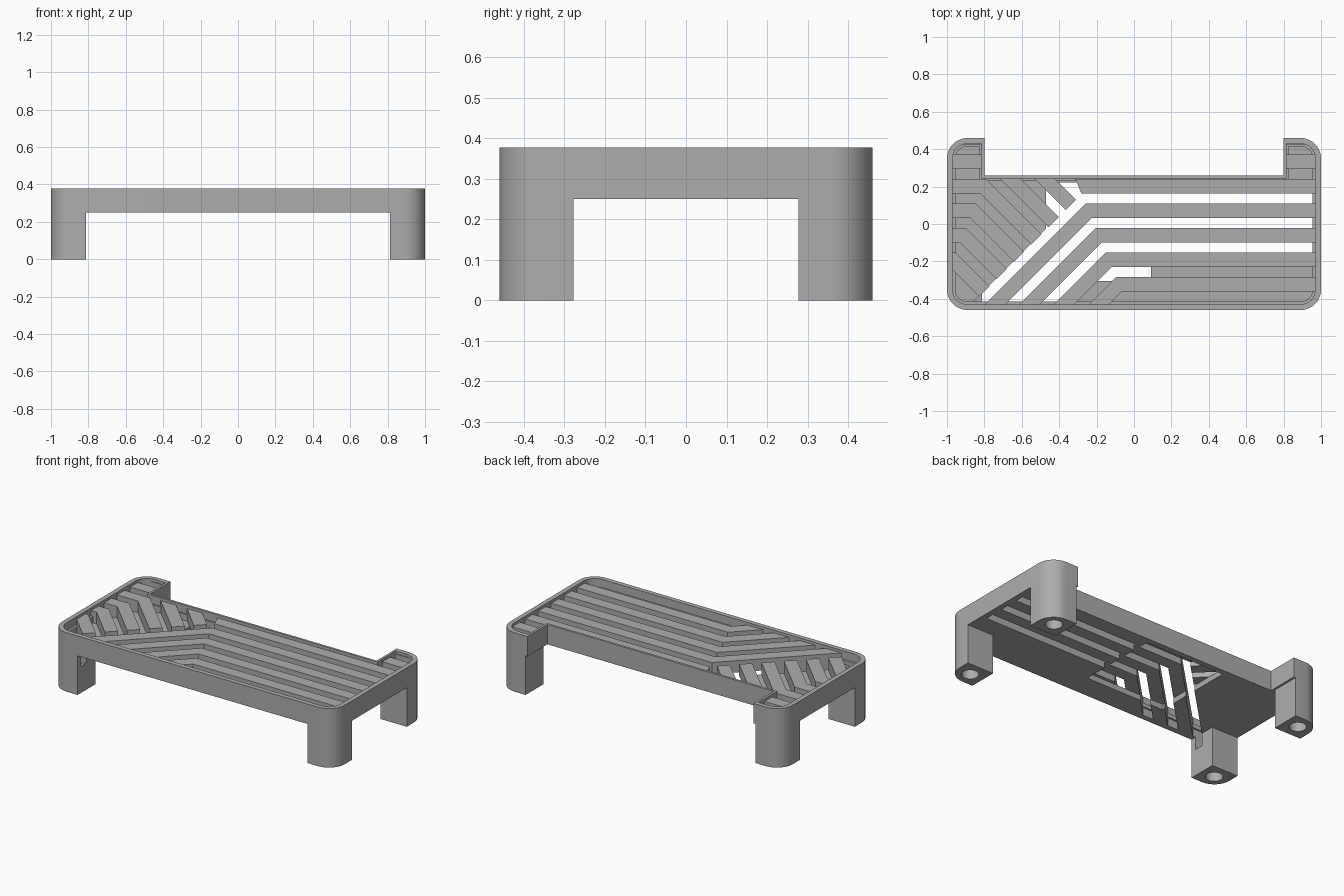
import bpy, bmesh
from math import cos, sin, pi

cube = bpy.data.objects.get("Cube")
if cube:
    bpy.data.objects.remove(cube, do_unlink=True)

grey = bpy.data.materials.new("plain_grey")
grey.use_nodes = True
colour = (0.42, 0.42, 0.42, 1)
grey.diffuse_color = colour
grey.node_tree.nodes["Principled BSDF"].inputs["Base Color"].default_value = colour

HALF_X, HALF_Y, TOP = 1.0, 0.46, 0.377
BASE, FLOOR, LEDGE, SLAT_TOP = 0.25, 0.285, 0.325, 0.36
PITCH, WIDTH, SEAM = 0.131, 0.077, -0.44


def prisms(name, outlines, z0, z1):
    """One object made of upright prisms, one for each outline."""
    bm = bmesh.new()
    for pts in outlines:
        face = bm.faces.new([bm.verts.new((x, y, z0)) for x, y in pts])
        ext = bmesh.ops.extrude_face_region(bm, geom=[face])
        moved = [g for g in ext["geom"] if isinstance(g, bmesh.types.BMVert)]
        bmesh.ops.translate(bm, verts=moved, vec=(0, 0, z1 - z0))
    bmesh.ops.recalc_face_normals(bm, faces=bm.faces)
    mesh = bpy.data.meshes.new(name)
    bm.to_mesh(mesh)
    bm.free()
    mesh.materials.append(grey)
    obj = bpy.data.objects.new(name, mesh)
    bpy.context.collection.objects.link(obj)
    return obj


def carve(obj, tools, operation="DIFFERENCE"):
    """Apply boolean tools to an object, then remove them."""
    for tool in tools:
        mod = obj.modifiers.new("carve", "BOOLEAN")
        mod.operation, mod.solver, mod.object = operation, "EXACT", tool
    graph = bpy.context.evaluated_depsgraph_get()
    mesh = bpy.data.meshes.new_from_object(obj.evaluated_get(graph))
    obj.modifiers.clear()
    obj.data = mesh
    for tool in tools:
        bpy.data.objects.remove(tool, do_unlink=True)


def arc(cx, cy, r, start, sweep=pi / 2, n=8):
    return [(cx + r * cos(start + sweep * i / n), cy + r * sin(start + sweep * i / n))
            for i in range(n + 1)]


def tray_outline(inset, notch_inset):
    """Rounded rectangle with a wide notch in the back edge."""
    x, y, r = HALF_X - inset, HALF_Y - inset, 0.11 - inset
    nx, ny = 0.8 + notch_inset, 0.258 - notch_inset
    return (arc(r - x, r - y, r, pi) + arc(x - r, r - y, r, 1.5 * pi)
            + arc(x - r, y - r, r, 0) + [(nx, y), (nx, ny), (-nx, ny), (-nx, y)]
            + arc(r - x, y - r, r, pi / 2))


def right_bend(e):
    return -0.28 + 0.414 * (0.16 - e)


def left_bend(e):
    return -0.89 + 0.414 * e


def right_chevron(lo, hi, end_x, end_y):
    a, b = right_bend(lo), right_bend(hi)
    return [(end_x, lo), (end_x, hi), (b, hi), (b - hi + end_y, end_y),
            (a - lo + end_y, end_y), (a, lo)]


def left_chevron(lo, hi):
    """Runs in from the side, bends forward and stops at the seam."""
    a, b = left_bend(lo), left_bend(hi)
    sa, sb = a + lo, b + hi
    return [(-1.3, lo), (a, lo), ((sa + SEAM) / 2, (sa - SEAM) / 2),
            ((sb + SEAM) / 2, (sb - SEAM) / 2), (b, hi), (-1.3, hi)]


def rect(x0, x1, y0, y1):
    return [(x0, y0), (x1, y0), (x1, y1), (x0, y1)]


def slot(k):
    lo = 0.163 - PITCH * k
    return right_chevron(lo - PITCH + WIDTH, lo, 0.965, -0.425)


# Tray with stepped rim, open slots and a rectangular recess underneath
tray = prisms("tray", [tray_outline(0, 0)], BASE, TOP)
carve(tray, [
    prisms("pocket", [tray_outline(0.045, 0.025)], FLOOR, LEDGE + 0.01),
    prisms("rim_pocket", [tray_outline(0.03, 0.015)], LEDGE, TOP + 0.1),
    prisms("recess", [rect(-0.47, 0.09, -0.305, 0.222)], BASE - 0.1, FLOOR + 0.01),
    prisms("slots", [slot(k) for k in range(3)], BASE - 0.08, FLOOR + 0.015),
])

# Slats: long bent ones, short opposing ones, and the ones in the back ears
bars = [(0.163 - PITCH * k, 0.163 - PITCH * k + WIDTH) for k in range(-2, 5)]
outlines = [right_chevron(lo, hi, 1.2, -0.6) for lo, hi in bars[3:]]
lo, hi = bars[2]
outlines.append([(1.2, lo), (1.2, hi), (right_bend(hi), hi), (right_bend(lo), lo)])
outlines += [rect(0.6, 1.2, lo, hi) for lo, hi in bars[:2]]
outlines += [left_chevron(lo, hi) for lo, hi in bars[:6]]
slats = prisms("slats", outlines, FLOOR, SLAT_TOP)
carve(slats, [prisms("slat_limit", [tray_outline(0.03, 0.015)], FLOOR - 0.1, TOP)],
      "INTERSECT")

# Four legs, each with a rounded outer corner and a socket in the foot
legs = []
for sx, side in ((-1, "right"), (1, "left")):
    for sy, end in ((-1, "front"), (1, "back")):
        r = 0.11
        pts = [(0.813, 0.277), (HALF_X, 0.277)]
        pts += arc(HALF_X - r, HALF_Y - r, r, 0) + [(0.813, HALF_Y)]
        leg = prisms(f"{end}_{side}_leg", [[(sx * x, sy * y) for x, y in pts]], 0, BASE)
        tools = [prisms("socket", [arc(sx * 0.905, sy * 0.37, 0.05, 0, 2 * pi, 24)[:-1]],
                        -0.1, 0.16)]
        if sx < 0 and sy < 0:
            tools.append(prisms("leg_slot", [slot(0)], 0.17, BASE + 0.1))
        carve(leg, tools)
        legs.append(leg)

# Smooth the rounded corners and keep the edges crisp
bpy.ops.object.select_all(action="DESELECT")
for obj in [tray, slats] + legs:
    obj.select_set(True)
bpy.context.view_layer.objects.active = tray
bpy.ops.object.shade_smooth_by_angle(angle=pi / 6)
